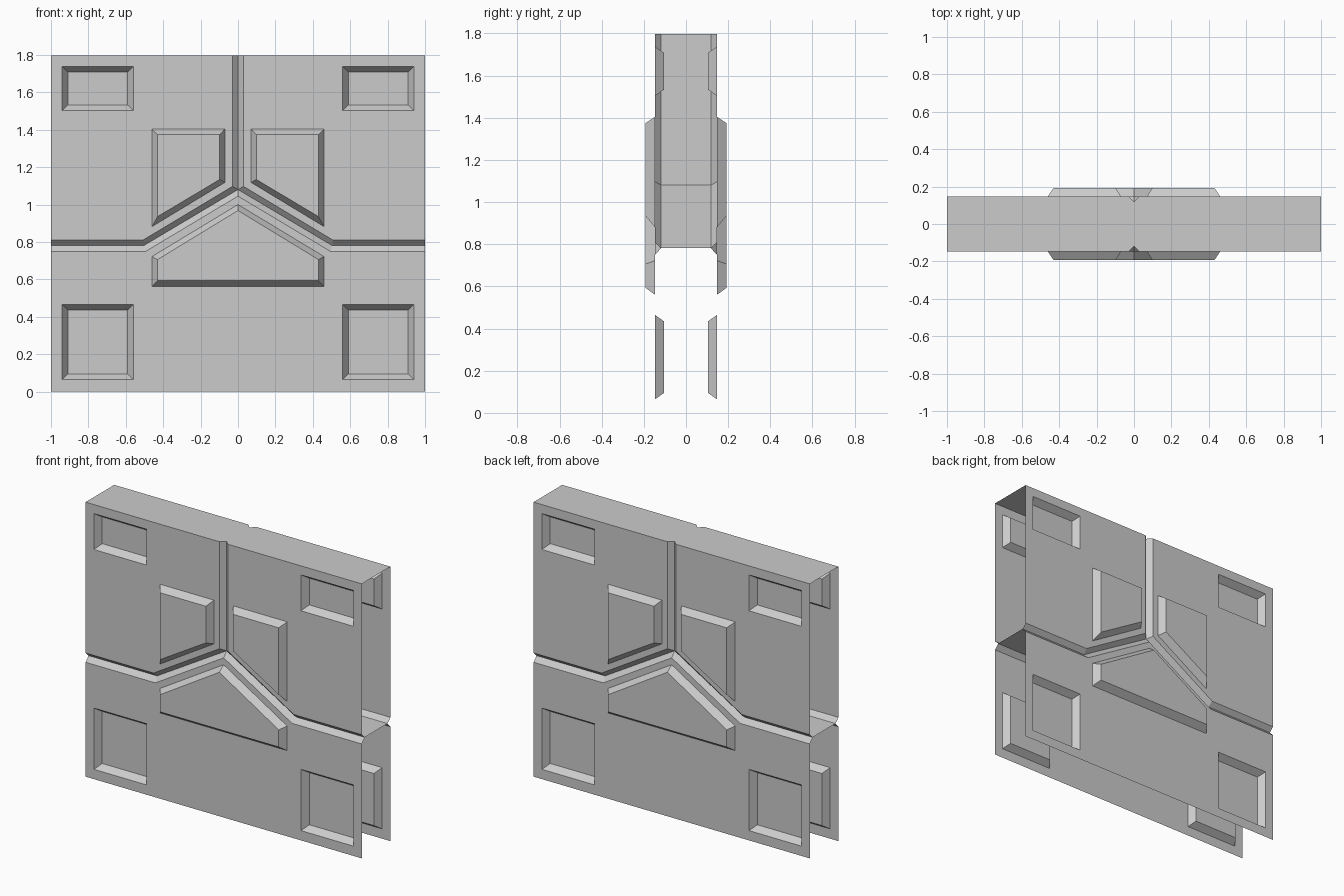
import bpy
import bmesh

if "Cube" in bpy.data.objects:
    bpy.data.objects.remove(bpy.data.objects["Cube"], do_unlink=True)

grey = bpy.data.materials.new("panel grey")
grey.use_nodes = True
colour = (0.6, 0.6, 0.6, 1)
grey.diffuse_color = colour
grey.node_tree.nodes["Principled BSDF"].inputs["Base Color"].default_value = colour

FACE, SUNK, RAISED, GROOVE, TOP = -0.148, -0.105, -0.193, -0.118, 1.797


def loop(bm, pts, y):
    return [bm.verts.new((x, y, z)) for x, z in pts]


def strip(bm, a, b, closed=False):
    """Quads between two matching rows of vertices."""
    n = len(a)
    for i in range(n if closed else n - 1):
        j = (i + 1) % n
        bm.faces.new((a[i], a[j], b[j], b[i]))


def rect(x0, x1, z0, z1):
    return [(x0, z0), (x1, z0), (x1, z1), (x0, z1)]


def recess(x0, x1, z0, z1, b=0.03):
    return rect(x0, x1, z0, z1), rect(x0 + b, x1 - b, z0 + b, z1 - b), SUNK


def finish(bm, name, axes):
    """Face everything forward or up, then mirror the piece."""
    bm.normal_update()
    for f in bm.faces:
        if f.normal.y > 1e-4 or (abs(f.normal.y) < 1e-4 and f.normal.z < -1e-4):
            f.normal_flip()
    me = bpy.data.meshes.new(name)
    bm.to_mesh(me)
    bm.free()
    me.materials.append(grey)
    ob = bpy.data.objects.new(name, me)
    bpy.context.collection.objects.link(ob)
    mod = ob.modifiers.new("Mirror", 'MIRROR')
    mod.use_axis = axes
    mod.merge_threshold = 0.0005
    return ob


def panel(name, outline, seam, centre, features, axes, top=None):
    """Flat plate with bevelled insets and a half V-groove along its seam."""
    bm = bmesh.new()
    edge = loop(bm, outline, FACE)
    rings = [loop(bm, outer, FACE) for outer, _, _ in features]
    edges = [bm.edges.new((r[i - 1], r[i])) for r in [edge] + rings for i in range(len(r))]
    bmesh.ops.triangle_fill(bm, edges=edges, use_beauty=True, normal=(0, -1, 0))
    for ring, (_, inner, y) in zip(rings, features):
        cap = loop(bm, inner, y)
        strip(bm, ring, cap, closed=True)
        bm.faces.new(cap)
    strip(bm, edge[:seam], loop(bm, centre, GROOVE))
    if top:
        bm.faces.new([bm.verts.new((x, y, TOP)) for x, y in top])
    return finish(bm, name, axes)


# Upper doors: one quarter, mirrored left-right and front-back
panel("upper_doors",
      [(-1, 0.81), (-0.508, 0.81), (-0.03, 1.097), (-0.03, TOP), (-1, TOP)], 4,
      [(-1, 0.781), (-0.503, 0.781), (0, 1.08), (0, TOP)],
      [recess(-0.94, -0.56, 1.503, 1.738),
       ([(-0.46, 0.882), (-0.07, 1.118), (-0.07, 1.404), (-0.46, 1.404)],
        [(-0.43, 0.936), (-0.098, 1.134), (-0.098, 1.374), (-0.43, 1.374)], RAISED)],
      (True, True, False),
      top=[(-1, FACE), (-0.03, FACE), (0, GROOVE), (0, 0), (-1, 0)])

# Lower door: front plate, mirrored to the back
panel("lower_door",
      [(-1, 0.749), (-0.495, 0.749), (0, 1.045), (0.495, 0.749), (1, 0.749), (1, 0), (-1, 0)], 5,
      [(-1, 0.781), (-0.503, 0.781), (0, 1.08), (0.503, 0.781), (1, 0.781)],
      [recess(-0.94, -0.56, 0.064, 0.465), recess(0.56, 0.94, 0.064, 0.465),
       ([(-0.46, 0.561), (0.46, 0.561), (0.46, 0.722), (0, 1.0), (-0.46, 0.722)],
        [(-0.43, 0.594), (0.43, 0.594), (0.43, 0.706), (0, 0.968), (-0.43, 0.706)], RAISED)],
      (False, True, False))

# Inner walls joining the front and back groove bottoms
bm = bmesh.new()
for path in ([(-1, 0.781), (-0.503, 0.781), (0, 1.08), (0.503, 0.781), (1, 0.781)],
             [(0, 1.08), (0, TOP)]):
    strip(bm, loop(bm, path, GROOVE), loop(bm, path, 0))
finish(bm, "inner_walls", (False, True, False))
